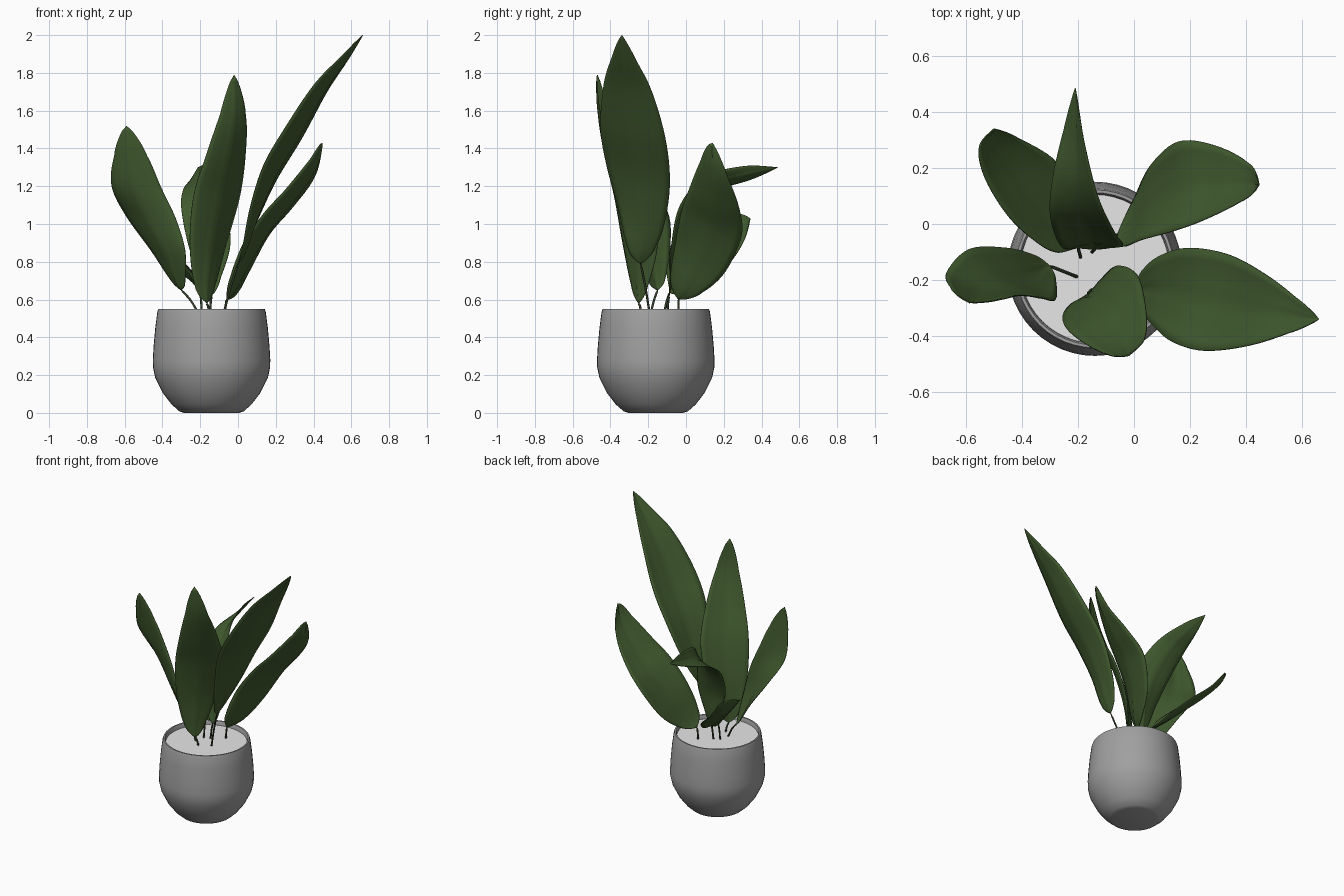
import bpy, bmesh, math
from mathutils import Vector

if "Cube" in bpy.data.objects:
    bpy.data.objects.remove(bpy.data.objects["Cube"])


def material(name, rgb):
    m = bpy.data.materials.new(name)
    m.diffuse_color = (*rgb, 1)
    m.use_nodes = True
    m.node_tree.nodes["Principled BSDF"].inputs["Base Color"].default_value = m.diffuse_color
    return m


LEAF = material("leaf green", (0.052, 0.102, 0.028))
STEM = material("stem dark green", (0.035, 0.055, 0.025))
POT = material("pot grey", (0.35, 0.35, 0.35))
SOIL = material("pale filling", (0.8, 0.8, 0.8))


def finish(bm, name, mat, angle=40):
    bmesh.ops.recalc_face_normals(bm, faces=bm.faces)
    me = bpy.data.meshes.new(name)
    bm.to_mesh(me)
    bm.free()
    me.materials.append(mat)
    me.shade_smooth()
    me.set_sharp_from_angle(angle=math.radians(angle))
    ob = bpy.data.objects.new(name, me)
    bpy.context.collection.objects.link(ob)
    return ob


def lathe(name, profile, mat, center, steps=48):
    bm = bmesh.new()
    vs = [bm.verts.new((center[0] + r, center[1], z)) for r, z in profile]
    es = [bm.edges.new(p) for p in zip(vs, vs[1:])]
    bmesh.ops.spin(bm, geom=vs + es, cent=(*center, 0), axis=(0, 0, 1),
                   angle=math.tau, steps=steps, use_merge=False)
    bmesh.ops.remove_doubles(bm, verts=bm.verts, dist=0.0005)
    return finish(bm, name, mat)


def smooth_path(pts, sub=6):
    """Catmull-Rom curve through the points."""
    p = [2 * pts[0] - pts[1]] + pts + [2 * pts[-1] - pts[-2]]
    out = []
    for i in range(1, len(p) - 2):
        a, b, c, d = p[i - 1:i + 3]
        for k in range(sub):
            t = k / sub
            out.append(0.5 * (2 * b + (c - a) * t + (2 * a - 5 * b + 4 * c - d) * t * t
                              + (3 * b - a - 3 * c + d) * t ** 3))
    return out + [pts[-1]]


def leaf(name, base, rows, tip, root, cup=0.09, blunt=0.3, cols=10):
    """Blade lofted between two edge curves, cupped along the midrib, plus its stem."""
    base, tip, root = Vector(base), Vector(tip), Vector(root)
    left = smooth_path([base] + [Vector(r[:3]) for r in rows] + [tip])
    right = smooth_path([base] + [Vector(r[3:]) for r in rows] + [tip])
    mid = [(a + b) / 2 for a, b in zip(left, right)]
    n = len(mid)
    # Round off the base and the tip
    for k in range(1, 6):
        for i, power in ((k, 0.3), (n - 1 - k, blunt)):
            f = (6 / k) ** power
            left[i] = mid[i] + (left[i] - mid[i]) * f
            right[i] = mid[i] + (right[i] - mid[i]) * f

    def normal(i):
        tangent = mid[min(i + 1, n - 1)] - mid[max(i - 1, 0)]
        return (right[i] - left[i]).cross(tangent).normalized()

    sign = 1 if normal(n // 2).z > 0 else -1
    bm = bmesh.new()
    grid = []
    for i in range(n):
        a, b = left[i], right[i]
        width = (b - a).length
        row = []
        for k in range(cols + 1):
            t = 2 * k / cols - 1
            sag = cup * width * (1 - t * t)
            if k == cols // 2:          # midrib groove
                sag += min(0.006, 0.05 * width)
            row.append(bm.verts.new(a.lerp(b, k / cols) - normal(i) * sign * sag))
        grid.append(row)
    for r, s in zip(grid, grid[1:]):
        for k in range(cols):
            bm.faces.new((r[k], r[k + 1], s[k + 1], s[k]))
    bmesh.ops.remove_doubles(bm, verts=bm.verts, dist=0.0003)
    ob = finish(bm, name, LEAF, 60)
    mod = ob.modifiers.new("thickness", 'SOLIDIFY')
    mod.thickness = 0.004
    mod.offset = 0

    # Stem running from the filling into the blade
    cu = bpy.data.curves.new(name + "_stem", 'CURVE')
    cu.dimensions = '3D'
    cu.bevel_depth = 0.006
    cu.bevel_resolution = 2
    cu.use_fill_caps = True
    path = smooth_path([root, root.lerp(base, 0.5) + Vector((0, 0, 0.015)), base], 4)
    sp = cu.splines.new('POLY')
    sp.points.add(len(path) - 1)
    for pt, co in zip(sp.points, path):
        pt.co = (*co, 1)
    sp.points[-1].radius = 0.5
    cu.materials.append(STEM)
    bpy.context.collection.objects.link(bpy.data.objects.new(name + "_stem", cu))


# Pot and filling
C = (-0.14, -0.16)
lathe("pot", [(0, 0), (0.145, 0), (0.17, 0.008), (0.212, 0.045), (0.258, 0.105),
              (0.298, 0.185), (0.31, 0.24), (0.311, 0.28), (0.307, 0.35), (0.298, 0.45),
              (0.287, 0.535), (0.282, 0.549), (0.272, 0.549), (0.266, 0.535), (0.264, 0.49)],
      POT, C)
lathe("filling", [(0, 0.52), (0.266, 0.52)], SOIL, C)

# Leaves: each row holds one point on either edge of the blade
leaf("leaf_left", (-0.30, -0.15, 0.65),
     [(-0.36, -0.11, 0.71, -0.28, -0.20, 0.70),
      (-0.46, -0.085, 0.86, -0.28, -0.27, 0.86),
      (-0.59, -0.09, 1.04, -0.33, -0.265, 1.03),
      (-0.668, -0.17, 1.20, -0.405, -0.255, 1.19),
      (-0.655, -0.225, 1.36, -0.48, -0.27, 1.36)],
     (-0.59, -0.28, 1.52), (-0.20, -0.19, 0.51))

leaf("leaf_back_left", (-0.20, -0.085, 0.64),
     [(-0.28, -0.10, 0.77, -0.17, -0.05, 0.64),
      (-0.36, -0.055, 0.85, -0.18, 0.04, 0.66),
      (-0.45, 0.03, 0.93, -0.22, 0.14, 0.72),
      (-0.53, 0.16, 1.0, -0.29, 0.235, 0.80),
      (-0.553, 0.27, 1.05, -0.41, 0.305, 0.91)],
     (-0.50, 0.34, 1.03), (-0.19, -0.12, 0.51), blunt=0.15)

leaf("leaf_back", (-0.14, -0.09, 0.62),
     [(-0.20, -0.085, 0.72, -0.09, -0.085, 0.72),
      (-0.26, -0.08, 0.88, -0.04, -0.075, 0.90),
      (-0.30, 0.03, 1.08, -0.07, -0.03, 1.10),
      (-0.29, 0.17, 1.18, -0.13, 0.10, 1.25),
      (-0.25, 0.34, 1.235, -0.18, 0.30, 1.305)],
     (-0.21, 0.485, 1.30), (-0.15, -0.10, 0.51), cup=0.09, blunt=0.1)

leaf("leaf_back_right", (-0.06, -0.04, 0.60),
     [(-0.04, -0.08, 0.72, 0.0, 0.09, 0.64),
      (0.03, -0.055, 0.90, 0.06, 0.21, 0.75),
      (0.14, -0.025, 1.06, 0.16, 0.295, 0.94),
      (0.25, 0.015, 1.18, 0.29, 0.28, 1.09),
      (0.38, 0.08, 1.34, 0.405, 0.22, 1.25)],
     (0.447, 0.14, 1.43), (-0.07, -0.04, 0.51))

leaf("leaf_right", (0.0, -0.24, 0.79),
     [(0.025, -0.31, 0.88, 0.035, -0.16, 0.88),
      (0.065, -0.36, 1.09, 0.10, -0.11, 1.02),
      (0.135, -0.42, 1.31, 0.20, -0.085, 1.23),
      (0.25, -0.452, 1.51, 0.34, -0.11, 1.46),
      (0.405, -0.435, 1.74, 0.47, -0.18, 1.70),
      (0.55, -0.39, 1.89, 0.575, -0.26, 1.86)],
     (0.66, -0.34, 2.0), (-0.08, -0.19, 0.51), blunt=0.15)

leaf("leaf_front", (-0.165, -0.25, 0.58),
     [(-0.23, -0.29, 0.68, -0.12, -0.20, 0.68),
      (-0.255, -0.335, 0.90, -0.06, -0.15, 0.90),
      (-0.235, -0.38, 1.15, 0.01, -0.18, 1.15),
      (-0.17, -0.43, 1.36, 0.04, -0.29, 1.38),
      (-0.095, -0.465, 1.58, 0.04, -0.40, 1.58)],
     (-0.02, -0.47, 1.79), (-0.15, -0.235, 0.51))
